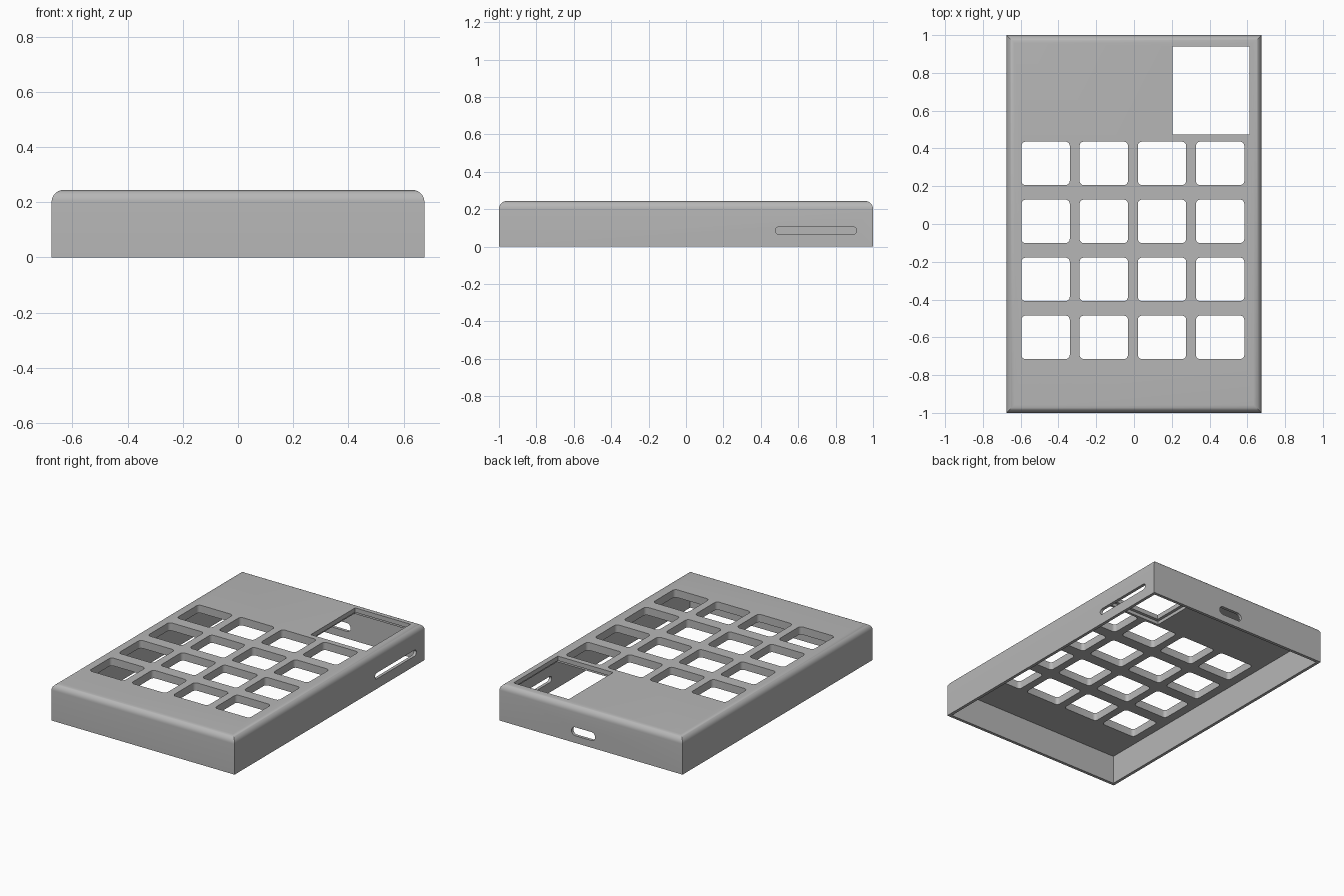
import bpy, bmesh, math
from mathutils import Matrix, Vector

if "Cube" in bpy.data.objects:
    bpy.data.objects.remove(bpy.data.objects["Cube"], do_unlink=True)

WIDTH, LENGTH, HEIGHT = 1.35, 2.0, 0.244
WALL, PLATE, FILLET = 0.02, 0.052, 0.042
CEILING = HEIGHT - PLATE

grey = bpy.data.materials.new("matte grey")
grey.use_nodes = True
colour = (0.47, 0.47, 0.47, 1)
grey.diffuse_color = colour
grey.node_tree.nodes["Principled BSDF"].inputs["Base Color"].default_value = colour


def make_object(name, bm):
    mesh = bpy.data.meshes.new(name)
    bmesh.ops.recalc_face_normals(bm, faces=bm.faces)
    bm.to_mesh(mesh)
    bm.free()
    mesh.materials.append(grey)
    obj = bpy.data.objects.new(name, mesh)
    bpy.context.collection.objects.link(obj)
    return obj


def add_box(bm, low, high):
    low, high = Vector(low), Vector(high)
    matrix = Matrix.Translation((low + high) / 2) @ Matrix.Diagonal((*(high - low), 1))
    bmesh.ops.create_cube(bm, size=1, matrix=matrix)


def add_rounded_prism(bm, matrix, w, h, radius, depth, steps=5):
    """Rounded rectangle extruded along the local z axis, centred on the origin."""
    verts = []
    for quarter, (sx, sy) in enumerate(((1, 1), (-1, 1), (-1, -1), (1, -1))):
        for i in range(steps + 1):
            a = (quarter + i / steps) * math.pi / 2
            x = sx * (w / 2 - radius) + radius * math.cos(a)
            y = sy * (h / 2 - radius) + radius * math.sin(a)
            verts.append(bm.verts.new(matrix @ Vector((x, y, -depth / 2))))
    face = bm.faces.new(verts)
    out = bmesh.ops.extrude_face_region(bm, geom=[face])["geom"]
    moved = [v for v in out if isinstance(v, bmesh.types.BMVert)]
    bmesh.ops.translate(bm, verts=moved, vec=matrix.to_3x3() @ Vector((0, 0, depth)))


def cut(target, name, bm):
    cutter = make_object(name, bm)
    cutter.hide_render = True
    mod = target.modifiers.new(name, "BOOLEAN")
    mod.operation, mod.solver, mod.object = "DIFFERENCE", "EXACT", cutter
    bpy.context.view_layer.objects.active = target
    bpy.ops.object.modifier_apply(modifier=mod.name)
    bpy.data.objects.remove(cutter, do_unlink=True)


# Outer block with rounded top edges and sharp upright corners
bm = bmesh.new()
add_box(bm, (-WIDTH / 2, -LENGTH / 2, 0), (WIDTH / 2, LENGTH / 2, HEIGHT))
top_edges = [e for e in bm.edges if all(v.co.z > HEIGHT / 2 for v in e.verts)]
bmesh.ops.bevel(bm, geom=top_edges, offset=FILLET, segments=8, profile=0.5, affect="EDGES")
case = make_object("case_shell", bm)

# Hollow interior, open underneath
bm = bmesh.new()
inner_x, inner_y = WIDTH / 2 - WALL, LENGTH / 2 - WALL
add_box(bm, (-inner_x, -inner_y, -0.1), (inner_x, inner_y, CEILING))
cut(case, "interior_cutter", bm)

# Four by four grid of key openings
bm = bmesh.new()
for col in range(4):
    for row in range(4):
        centre = (-0.468 + col * 0.308, -0.6 + row * 0.307, HEIGHT)
        add_rounded_prism(bm, Matrix.Translation(centre), 0.256, 0.23, 0.022, 0.2)
cut(case, "key_cutter", bm)

# Display window and the wider seat beneath it
bm = bmesh.new()
add_box(bm, (0.205, 0.473, 0.1), (0.612, 0.94, 0.4))
cut(case, "window_cutter", bm)
bm = bmesh.new()
add_box(bm, (0.185, 0.453, 0.1), (0.632, 0.96, HEIGHT - 0.03))
cut(case, "window_seat_cutter", bm)

# Long slot in the side wall at +x
bm = bmesh.new()
side = Matrix.Translation((WIDTH / 2, 0.695, 0.086)) @ Matrix.Rotation(math.pi / 2, 4, "Y")
add_rounded_prism(bm, side, 0.04, 0.435, 0.0199, 0.2)
cut(case, "side_slot_cutter", bm)

# Short cable port in the back wall
bm = bmesh.new()
back = Matrix.Translation((0.056, LENGTH / 2, 0.076)) @ Matrix.Rotation(math.pi / 2, 4, "X")
add_rounded_prism(bm, back, 0.175, 0.056, 0.0279, 0.1)
cut(case, "cable_port_cutter", bm)

# Smooth the fillets, keep the corners crisp
bpy.ops.object.select_all(action="DESELECT")
case.select_set(True)
bpy.context.view_layer.objects.active = case
bpy.ops.object.shade_smooth_by_angle(angle=math.radians(30))
